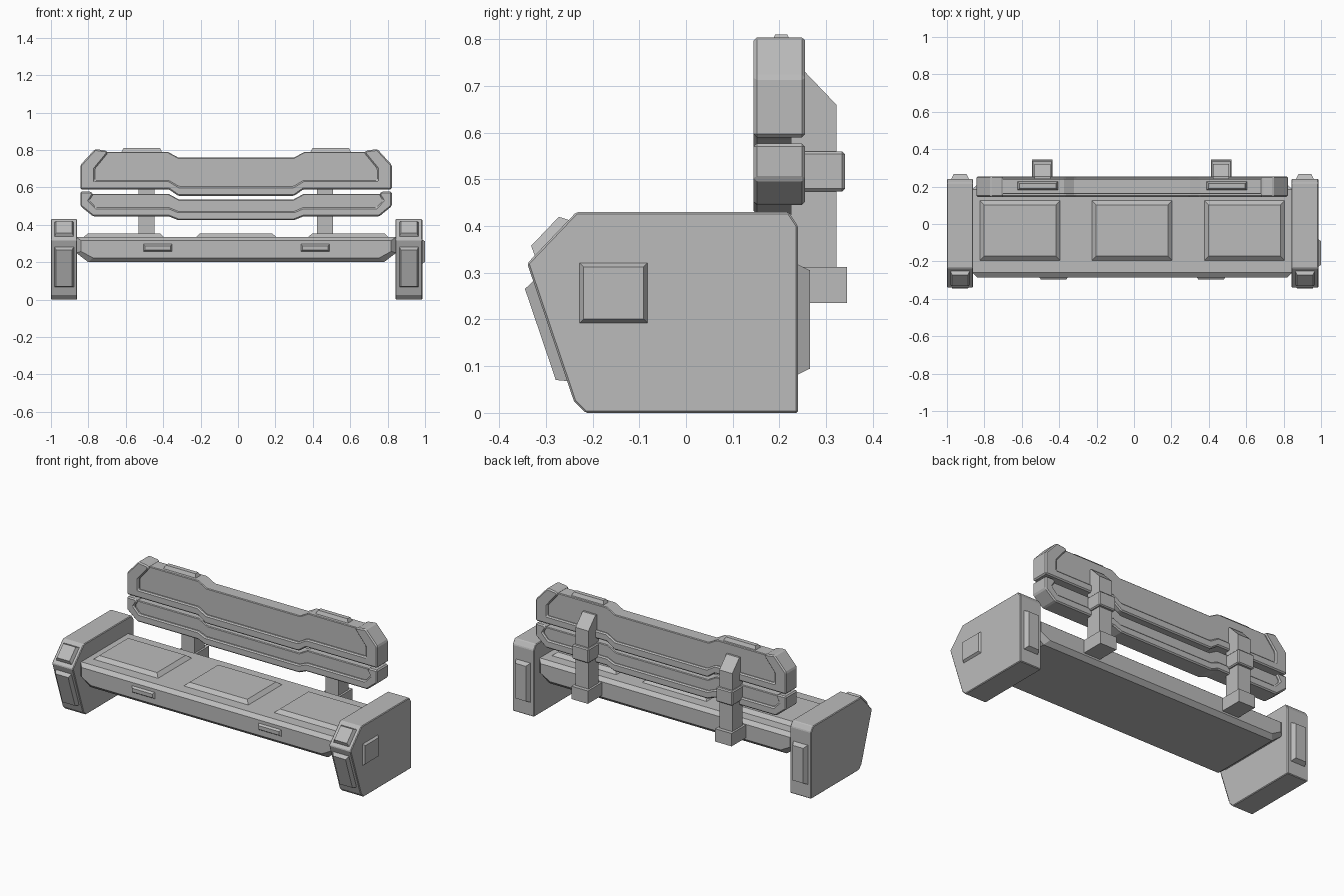
import bpy
import bmesh
from mathutils import Vector

cube = bpy.data.objects.get("Cube")
if cube:
    bpy.data.objects.remove(cube, do_unlink=True)

GREY = (0.5, 0.5, 0.5, 1)
metal = bpy.data.materials.new("plain_grey")
metal.use_nodes = True
metal.diffuse_color = GREY
metal.node_tree.nodes["Principled BSDF"].inputs["Base Color"].default_value = GREY

CX = -0.01  # the bench's own centre line


def finish(name, bm, bevel=0):
    bmesh.ops.recalc_face_normals(bm, faces=bm.faces)
    mesh = bpy.data.meshes.new(name)
    bm.to_mesh(mesh)
    bm.free()
    mesh.materials.append(metal)
    obj = bpy.data.objects.new(name, mesh)
    bpy.context.collection.objects.link(obj)
    if bevel:
        mod = obj.modifiers.new("chamfer", "BEVEL")
        mod.width = bevel
        mod.segments = 1
        mod.limit_method = "ANGLE"
    return obj


def loft(name, rings, bevel=0):
    """Join matching rings of points and cap both ends."""
    bm = bmesh.new()
    loops = [[bm.verts.new(p) for p in ring] for ring in rings]
    n = len(loops[0])
    for a, b in zip(loops, loops[1:]):
        for i in range(n):
            j = (i + 1) % n
            bm.faces.new((a[i], a[j], b[j], b[i]))
    bm.faces.new(loops[0])
    bm.faces.new(loops[-1])
    return finish(name, bm, bevel)


def prism_x(name, profile, x0, x1, bevel=0):
    return loft(name, [[(x, y, z) for y, z in profile] for x in (x0, x1)], bevel)


def prism_y(name, outline, y0, y1, bevel=0):
    return loft(name, [[(x, y, z) for x, z in outline] for y in (y0, y1)], bevel)


def plate(name, centre, u, v, w, h, height, inset):
    """Raised panel with sloping sides, standing on the plane of u and v."""
    c, u, v = Vector(centre), Vector(u).normalized(), Vector(v).normalized()
    n = u.cross(v)
    rings = []
    for lift, cut in ((-0.005, 0), (height, inset)):
        a, b = w / 2 - cut, h / 2 - cut
        rings.append([c + u * a * s + v * b * t + n * lift
                      for s, t in ((-1, -1), (1, -1), (1, 1), (-1, 1))])
    return loft(name, rings)


def mirrored(half):
    """Complete an outline from its +x half."""
    return ([(CX + x, z) for x, z in half]
            + [(CX - x, z) for x, z in reversed(half)])


def rect(a0, a1, b0, b1):
    return [(a0, b0), (a1, b0), (a1, b1), (a0, b1)]


# End panels with their raised plates
side = [(-0.235, 0.43), (-0.34, 0.32), (-0.24, 0.025), (-0.215, 0),
        (0.24, 0), (0.24, 0.4), (0.22, 0.43)]
for label, x0, x1 in (("right", -1, -0.86), ("left", 0.842, 0.986)):
    mid = (x0 + x1) / 2
    prism_x(label + "_end_panel", side, x0, x1, 0.004)
    plate(label + "_lower_front_plate", (mid, -0.291, 0.175),
          (1, 0, 0), (0, -0.1, 0.295), 0.108, 0.23, 0.022, 0.012)
    plate(label + "_upper_front_plate", (mid, -0.2875, 0.375),
          (1, 0, 0), (0, 0.105, 0.11), 0.108, 0.11, 0.02, 0.012)
    plate(label + "_back_plate", (mid, 0.24, 0.2),
          (-1, 0, 0), (0, 0, 1), 0.1, 0.24, 0.026, 0.015)
plate("left_outer_plate", (0.986, -0.155, 0.257),
      (0, 1, 0), (0, 0, 1), 0.152, 0.135, 0.013, 0.012)

# Seat slab with sloping front and back rims
slab = mirrored([(0.79, 0.2), (0.855, 0.25), (0.855, 0.335)])
rings = []
for y, sx, sz in ((-0.285, 0.97, 0.68), (-0.26, 1, 1), (0.185, 1, 1), (0.21, 0.97, 0.68)):
    rings.append([(CX + (x - CX) * sx, y, 0.275 + (z - 0.275) * sz) for x, z in slab])
loft("seat", rings)
for label, x in (("right", -0.61), ("middle", CX), ("left", 0.59)):
    plate(label + "_seat_pad", (x, -0.035, 0.335),
          (1, 0, 0), (0, 1, 0), 0.44, 0.33, 0.02, 0.028)
for label, x in (("right", -0.43), ("left", 0.412)):
    plate(label + "_seat_latch", (x, -0.285, 0.277),
          (1, 0, 0), (0, 0, 1), 0.16, 0.046, 0.012, 0.012)

# Upper back board: a thick open frame round a thinner panel
lip = [(0.305, 0.605), (0.36, 0.638), (0.755, 0.638), (0.755, 0.7), (0.685, 0.785)]
prism_y("upper_back_frame", mirrored(
    [(0.31, 0.555), (0.36, 0.59), (0.8325, 0.59), (0.8325, 0.72),
     (0.755, 0.805), (0.695, 0.797)] + lip[::-1]), 0.145, 0.255, 0.007)
prism_y("upper_back_panel", mirrored(
    [(0.305, 0.575), (0.36, 0.61), (0.79, 0.61), (0.79, 0.73), (0.72, 0.79),
     (0.365, 0.79), (0.31, 0.76)]), 0.16, 0.243, 0.004)

# Lower back board, built the same way
lip = [(0.31, 0.472), (0.36, 0.493), (0.75, 0.493), (0.785, 0.53), (0.765, 0.562)]
prism_y("lower_back_frame", mirrored(
    [(0.31, 0.425), (0.36, 0.445), (0.765, 0.445), (0.8325, 0.5),
     (0.8325, 0.577), (0.775, 0.577)] + lip[::-1]), 0.145, 0.255, 0.007)
prism_y("lower_back_panel", mirrored(
    [(0.31, 0.445), (0.36, 0.465), (0.76, 0.465), (0.805, 0.52), (0.785, 0.565),
     (0.36, 0.565), (0.305, 0.535)]), 0.16, 0.243, 0.004)

# Back posts, each with a foot bracket, a collar and a cap on the board above
post = [(0.225, 0.25), (0.322, 0.25), (0.322, 0.66), (0.255, 0.73), (0.225, 0.73)]
for label, x in (("right", -0.49), ("left", 0.466)):
    prism_x(label + "_post", post, x - 0.043, x + 0.043)
    prism_x(label + "_post_foot", rect(0.18, 0.345, 0.235, 0.312), x - 0.055, x + 0.055)
    prism_x(label + "_post_collar", rect(0.23, 0.34, 0.474, 0.56),
            x - 0.055, x + 0.055, 0.006)
    plate(label + "_board_cap", (x - 0.025 if x < 0 else x + 0.03, 0.204, 0.79),
          (1, 0, 0), (0, 1, 0), 0.22, 0.05, 0.02, 0.012)
